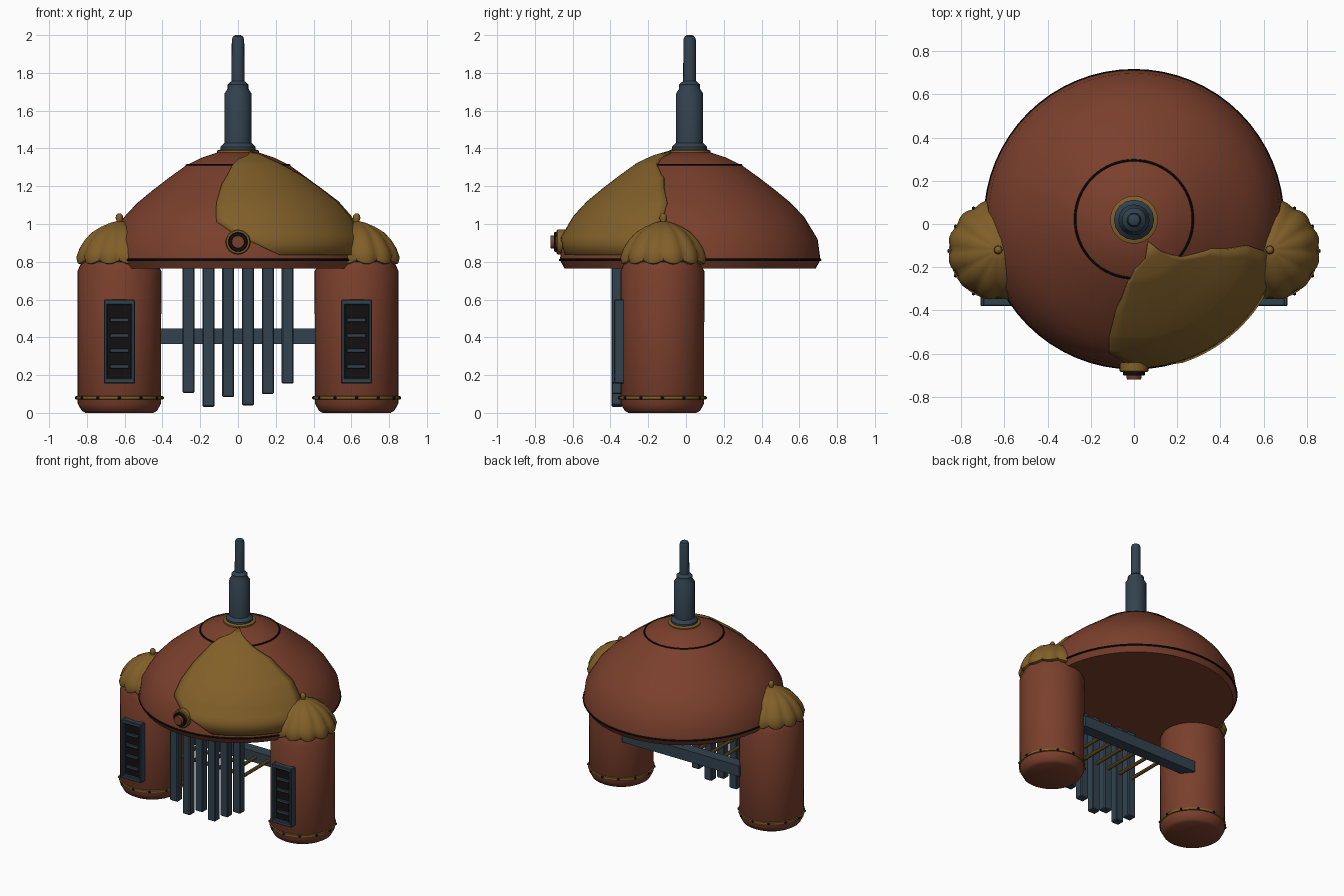
import bpy, bmesh, math
from mathutils import Matrix, Vector

if "Cube" in bpy.data.objects:
    bpy.data.objects.remove(bpy.data.objects["Cube"])


def material(name, rgb):
    m = bpy.data.materials.new(name)
    m.diffuse_color = (*rgb, 1)
    m.use_nodes = True
    m.node_tree.nodes["Principled BSDF"].inputs["Base Color"].default_value = m.diffuse_color
    return m


RED = material("rust_red", (0.195, 0.050, 0.025))
BRASS = material("dull_brass", (0.220, 0.115, 0.022))
STEEL = material("blue_steel", (0.032, 0.055, 0.078))
BLACK = material("black", (0.006, 0.005, 0.005))
DOME_Y = 0.022


def finish(bm, name, mat, smooth=35):
    bmesh.ops.recalc_face_normals(bm, faces=bm.faces)
    me = bpy.data.meshes.new(name)
    bm.to_mesh(me)
    bm.free()
    ob = bpy.data.objects.new(name, me)
    bpy.context.collection.objects.link(ob)
    me.materials.append(mat)
    if smooth:
        bpy.ops.object.select_all(action='DESELECT')
        ob.select_set(True)
        bpy.context.view_layer.objects.active = ob
        bpy.ops.object.shade_smooth_by_angle(angle=math.radians(smooth))
    return ob


def lathe(name, mat, profile, center=(0, 0, 0), n=32, warp=None, rot=None, smooth=35):
    """Revolve (radius, height) pairs; warp(r, z, angle) may reshape each point."""
    bm = bmesh.new()
    rings = []
    for r, z in profile:
        ring = []
        for i in range(n):
            a = 2 * math.pi * i / n
            rr, zz = warp(r, z, a) if warp else (r, z)
            ring.append(bm.verts.new((rr * math.cos(a), rr * math.sin(a), zz)))
        rings.append(ring)
    for lo, hi in zip(rings, rings[1:]):
        for i in range(n):
            j = (i + 1) % n
            bm.faces.new((lo[i], lo[j], hi[j], hi[i]))
    bm.faces.new(rings[0][::-1])
    bm.faces.new(rings[-1])
    if rot:
        bm.transform(rot)
    bm.transform(Matrix.Translation(center))
    return finish(bm, name, mat, smooth)


def box(name, mat, lo, hi, bevel=0.0):
    bm = bmesh.new()
    bmesh.ops.create_cube(bm, size=1)
    lo, hi = Vector(lo), Vector(hi)
    for v in bm.verts:
        v.co = Vector([(lo[k] + hi[k]) / 2 + v.co[k] * (hi[k] - lo[k]) for k in range(3)])
    if bevel:
        bmesh.ops.bevel(bm, geom=bm.edges[:], offset=bevel, segments=1, affect='EDGES')
    return finish(bm, name, mat, 0)


def torus(name, mat, radius, minor, center, n=64):
    prof = [(radius + minor * math.cos(t), minor * math.sin(t))
            for t in [2 * math.pi * k / 8 for k in range(9)]]
    ob = lathe(name, mat, prof, center, n)
    bm = bmesh.new()
    bm.from_mesh(ob.data)
    bmesh.ops.delete(bm, geom=[f for f in bm.faces if len(f.verts) > 4], context='FACES_ONLY')
    bmesh.ops.remove_doubles(bm, verts=bm.verts, dist=1e-5)
    bm.to_mesh(ob.data)
    bm.free()


def interp(table, x):
    for (x0, y0), (x1, y1) in zip(table, table[1:]):
        if x <= x1:
            return y0 + (y1 - y0) * (x - x0) / (x1 - x0)
    return table[-1][1]


# Main dome with its dark seams
dome = [(0.665, 0.765), (0.69, 0.81), (0.675, 0.92), (0.605, 1.035), (0.535, 1.11),
        (0.45, 1.18), (0.365, 1.245), (0.275, 1.31), (0.19, 1.352), (0.105, 1.38)]
lathe("dome", RED, dome, (0, DOME_Y, 0), 64)
torus("rim_seam", BLACK, 0.688, 0.007, (0, DOME_Y, 0.81))
torus("crown_seam", BLACK, 0.272, 0.006, (0, DOME_Y, 1.311))

# Irregular brass patch following the dome
left = [(0.835, 19), (0.945, -1.5), (1.01, -10.5), (1.1, -12), (1.2, -11.5),
        (1.3, -6), (1.33, 0), (1.375, 32)]
right = [(0.835, 72), (1.01, 76), (1.11, 77), (1.235, 69), (1.32, 49), (1.375, 33)]
radius = [(z, r) for r, z in dome]
bm = bmesh.new()
grid = []
heights = sorted({z for z, _ in left} | {z for z, _ in right} | {z for _, z in dome if 0.835 < z < 1.375})
for z in heights:
    r = interp(radius, z)
    a0, a1 = interp(left, z), interp(right, z)
    row = []
    for k in range(17):
        a = math.radians(a0 + (a1 - a0) * k / 16)
        row.append(bm.verts.new((r * math.sin(a), DOME_Y - r * math.cos(a), z)))
    grid.append(row)
for lo, hi in zip(grid, grid[1:]):
    for k in range(16):
        bm.faces.new((lo[k], lo[k + 1], hi[k + 1], hi[k]))
patch = finish(bm, "brass_patch", BRASS, 40)
shell = patch.modifiers.new("thickness", 'SOLIDIFY')
shell.thickness = 0.03
shell.offset = 0

# Spire and collar
lathe("spire_collar", BRASS, [(0.11, 1.365), (0.11, 1.388), (0.095, 1.395)], (0, DOME_Y - 0.003, 0), 32)
lathe("spire", STEEL, [(0.093, 1.38), (0.093, 1.408), (0.072, 1.43), (0.072, 1.69), (0.056, 1.715),
                       (0.056, 1.738), (0.034, 1.757), (0.033, 1.975), (0.027, 1.992), (0.014, 2.0)],
      (0, DOME_Y - 0.003, 0), 16)

# Round eye port on the dome front
forward = Matrix.Rotation(math.pi / 2, 4, 'X')
for name, mat, r, y0, y1 in (("port_ring", BRASS, 0.066, 0.64, 0.685),
                             ("port_gasket", BLACK, 0.052, 0.66, 0.70),
                             ("port_core", RED, 0.035, 0.66, 0.718)):
    lathe(name, mat, [(r, y0), (r, y1 - 0.006), (r * 0.92, y1)], (0, 0, 0.905), 24, rot=forward)


# Legs with caps, bands, rivets and vents
def scallop(r, z, a):
    wave = abs(math.sin(6 * a))
    flare = min(1, r / 0.2)
    return r * (0.93 + 0.07 * wave), z + (0.018 * (1 - wave) * flare if z < 0.83 else 0)


for side, x in (("left", -0.628), ("right", 0.628)):
    at = (x, -0.125, 0)
    lathe(side + "_leg", RED, [(0.18, 0), (0.2, 0.012), (0.221, 0.05), (0.222, 0.75), (0.2, 0.80)], at, 40)
    lathe(side + "_leg_band", BRASS, [(0.22, 0.07), (0.228, 0.073), (0.228, 0.087), (0.22, 0.09)], at, 40)
    bm = bmesh.new()
    for i in range(12):
        a = 2 * math.pi * i / 12
        bmesh.ops.create_uvsphere(bm, u_segments=8, v_segments=6, radius=0.009, matrix=Matrix.Translation(
            (x + 0.227 * math.cos(a), -0.125 + 0.227 * math.sin(a), 0.08)))
    finish(bm, side + "_leg_rivets", BLACK)
    lathe(side + "_leg_cap", BRASS, [(0.2, 0.785), (0.226, 0.79), (0.234, 0.82), (0.217, 0.87), (0.188, 0.915),
                                    (0.15, 0.955), (0.10, 0.985), (0.05, 1.006), (0.025, 1.012)],
          (x, -0.12, 0), 72, scallop, smooth=50)
    lathe(side + "_cap_knob", BRASS, [(0.018, 1.0), (0.015, 1.017), (0.02, 1.03), (0.018, 1.045), (0.008, 1.056)],
          (x, -0.12, 0), 12, smooth=60)

    # Vent: dark backing, steel frame and slats
    box(side + "_vent_backing", BLACK, (x - 0.07, -0.357, 0.17), (x + 0.07, -0.30, 0.585))
    for s in (-1, 1):
        box(side + "_vent_frame_side", STEEL, (x + s * 0.072 - 0.01, -0.38, 0.155),
            (x + s * 0.072 + 0.01, -0.29, 0.60), 0.005)
    for z in (0.17, 0.585):
        box(side + "_vent_frame_end", STEEL, (x - 0.075, -0.38, z - 0.014), (x + 0.075, -0.30, z + 0.014), 0.005)
    for z in (0.245, 0.33, 0.41, 0.492):
        box(side + "_vent_slat", STEEL, (x - 0.05, -0.37, z - 0.011), (x + 0.05, -0.35, z + 0.011), 0.003)

# Hanging bars, tie rods and crossbeam
for i, bottom in enumerate((0.105, 0.032, 0.083, 0.04, 0.1, 0.155)):
    x = -0.262 + 0.105 * i
    box("hanging_bar", STEEL, (x - 0.032, -0.395, bottom), (x + 0.032, -0.335, 0.80), 0.006)
    lathe("tie_rod", BRASS, [(0.013, -0.01), (0.013, 0.35)], (x, 0, 0.405), 10, rot=forward)
box("crossbeam", STEEL, (-0.49, -0.02, 0.365), (0.49, 0.065, 0.447))
